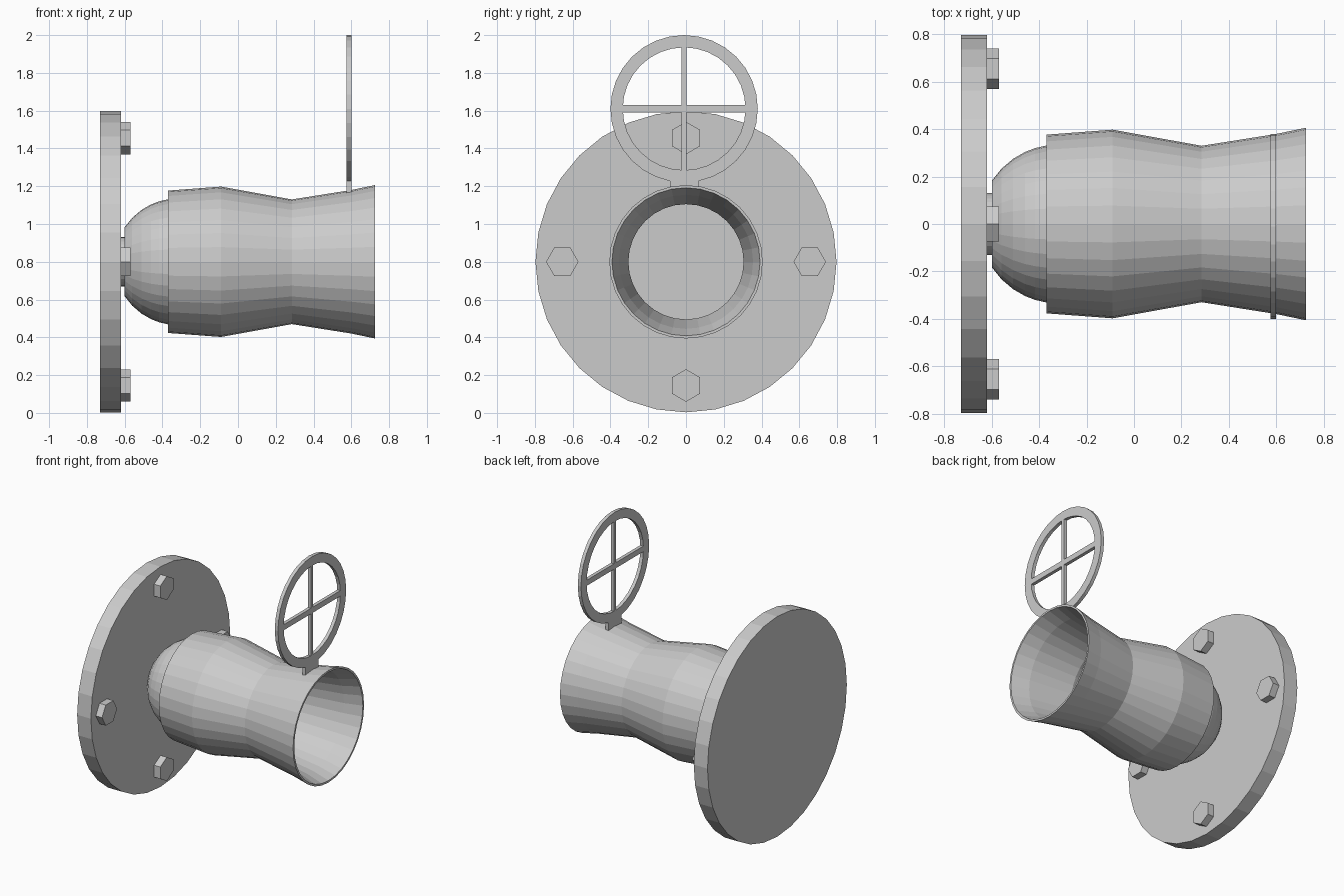
import bpy, bmesh
from math import sin, cos, pi, radians

if "Cube" in bpy.data.objects:
    bpy.data.objects.remove(bpy.data.objects["Cube"])

AXIS_Z = 0.8


def finish(name, bm):
    bmesh.ops.remove_doubles(bm, verts=bm.verts, dist=1e-5)
    bmesh.ops.recalc_face_normals(bm, faces=bm.faces)
    mesh = bpy.data.meshes.new(name)
    bm.to_mesh(mesh)
    bm.free()
    obj = bpy.data.objects.new(name, mesh)
    bpy.context.collection.objects.link(obj)
    return obj


def lathe(name, profile, y=0, z=AXIS_Z, sides=32, closed=False, start=pi / 2):
    """Spin (x, radius) points about an axis parallel to x; cap open ends."""
    bm = bmesh.new()
    rings = []
    for x, r in profile:
        rings.append([bm.verts.new((x, y + r * cos(start + 2 * pi * i / sides),
                                    z + r * sin(start + 2 * pi * i / sides)))
                      for i in range(sides)])
    pairs = list(zip(rings, rings[1:]))
    if closed:
        pairs.append((rings[-1], rings[0]))
    else:
        bm.faces.new(rings[0])
        bm.faces.new(rings[-1])
    for a, b in pairs:
        for i in range(sides):
            j = (i + 1) % sides
            bm.faces.new((a[i], a[j], b[j], b[i]))
    return finish(name, bm)


def box(name, lo, hi):
    bm = bmesh.new()
    bmesh.ops.create_cube(bm, size=1)
    for v in bm.verts:
        v.co = [(a + b) / 2 + c * (b - a) for a, b, c in zip(lo, hi, v.co)]
    return finish(name, bm)


# Wall flange and short neck
lathe("wall_flange", [(-0.73, 0.797), (-0.62, 0.797)])
lathe("neck", [(-0.63, 0.13), (-0.59, 0.13)])

# Hex bolts around the flange, each with a corner pointing outward
for k in range(4):
    a = k * pi / 2
    lathe(f"bolt_{k + 1}", [(-0.63, 0.086), (-0.57, 0.086)],
          y=0.655 * cos(a), z=AXIS_Z + 0.655 * sin(a), sides=6, start=a)

# Rounded rear dome, cut flat at the back
dome = [(-0.319 - 0.335 * cos(radians(d)), 0.335 * sin(radians(d)))
        for d in (33, 44, 55, 65, 73, 81)]
lathe("rear_dome", dome + [(-0.36, 0.333)])

# Hollow barrel: outer wall, rim, inner wall, flat floor
lathe("barrel", [(-0.37, 0.377), (-0.09, 0.398), (0.285, 0.33), (0.60, 0.38),
                 (0.725, 0.406), (0.725, 0.392), (0.60, 0.355),
                 (0.285, 0.305), (-0.09, 0.37), (-0.345, 0.35)])

# Ring sight: hoop, crossed spokes, foot
X0, X1, CY, CZ = 0.575, 0.60, -0.01, 1.61
lathe("sight_hoop", [(X0, 0.39), (X1, 0.39), (X1, 0.325), (X0, 0.325)],
      y=CY, z=CZ, closed=True)
box("sight_spoke_vertical", (X0, CY - 0.013, CZ - 0.35), (X1, CY + 0.013, CZ + 0.35))
box("sight_spoke_horizontal", (X0, CY - 0.35, CZ - 0.02), (X1, CY + 0.35, CZ + 0.02))
box("sight_foot", (X0, CY - 0.075, 1.16), (X1, CY + 0.075, 1.24))
